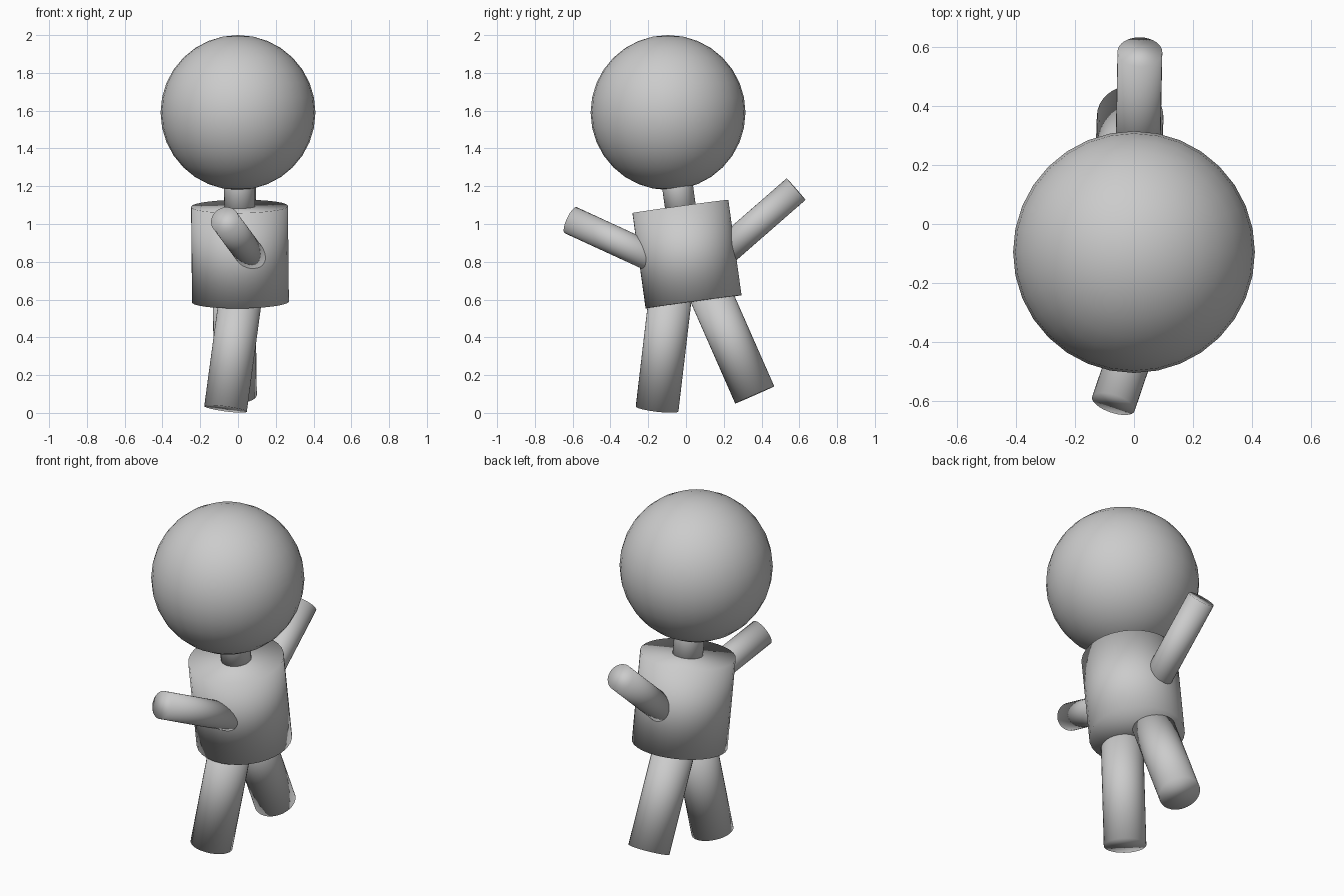
import bpy
from mathutils import Vector

cube = bpy.data.objects.get("Cube")
if cube:
    bpy.data.objects.remove(cube, do_unlink=True)

grey = bpy.data.materials.new("plain grey")
grey.use_nodes = True
COLOUR = (0.6, 0.6, 0.6, 1)
grey.diffuse_color = COLOUR
grey.node_tree.nodes["Principled BSDF"].inputs["Base Color"].default_value = COLOUR


def finish(name):
    """Name the active part, colour it and shade it smooth, caps included."""
    part = bpy.context.object
    part.name = name
    part.data.materials.append(grey)
    bpy.ops.object.shade_smooth()
    return part


def rod(name, start, direction, length, radius):
    """Capped cylinder running from start along direction."""
    axis = Vector(direction).normalized()
    bpy.ops.mesh.primitive_cylinder_add(
        vertices=32, radius=radius, depth=length,
        location=Vector(start) + axis * length / 2,
        rotation=axis.to_track_quat('Z', 'Y').to_euler())
    return finish(name)


# Head
bpy.ops.mesh.primitive_uv_sphere_add(segments=32, ring_count=16, radius=0.41,
                                     location=(0, -0.095, 1.59))
finish("head")

# Leaning body and neck
lean = (-0.01, -0.138, 1)
rod("torso", (0.013, 0.04, 0.588), lean, 0.51, 0.257)
rod("neck", (0.01, -0.02, 1.02), lean, 0.35, 0.082)

# Arms, from the hand end into the torso
rod("front_arm", (-0.07, -0.61, 1.02), (0.34, 1, -0.46), 0.55, 0.076)
rod("back_arm", (0.02, 0.583, 1.185), (-0.02, -1, -0.873), 0.6, 0.076)

# Legs, from the foot end into the torso
rod("front_leg", (-0.066, -0.153, 0.021), (0.135, 0.118, 1), 0.65, 0.114)
rod("back_leg", (-0.013, 0.364, 0.095), (-0.015, -0.44, 1), 0.62, 0.113)
